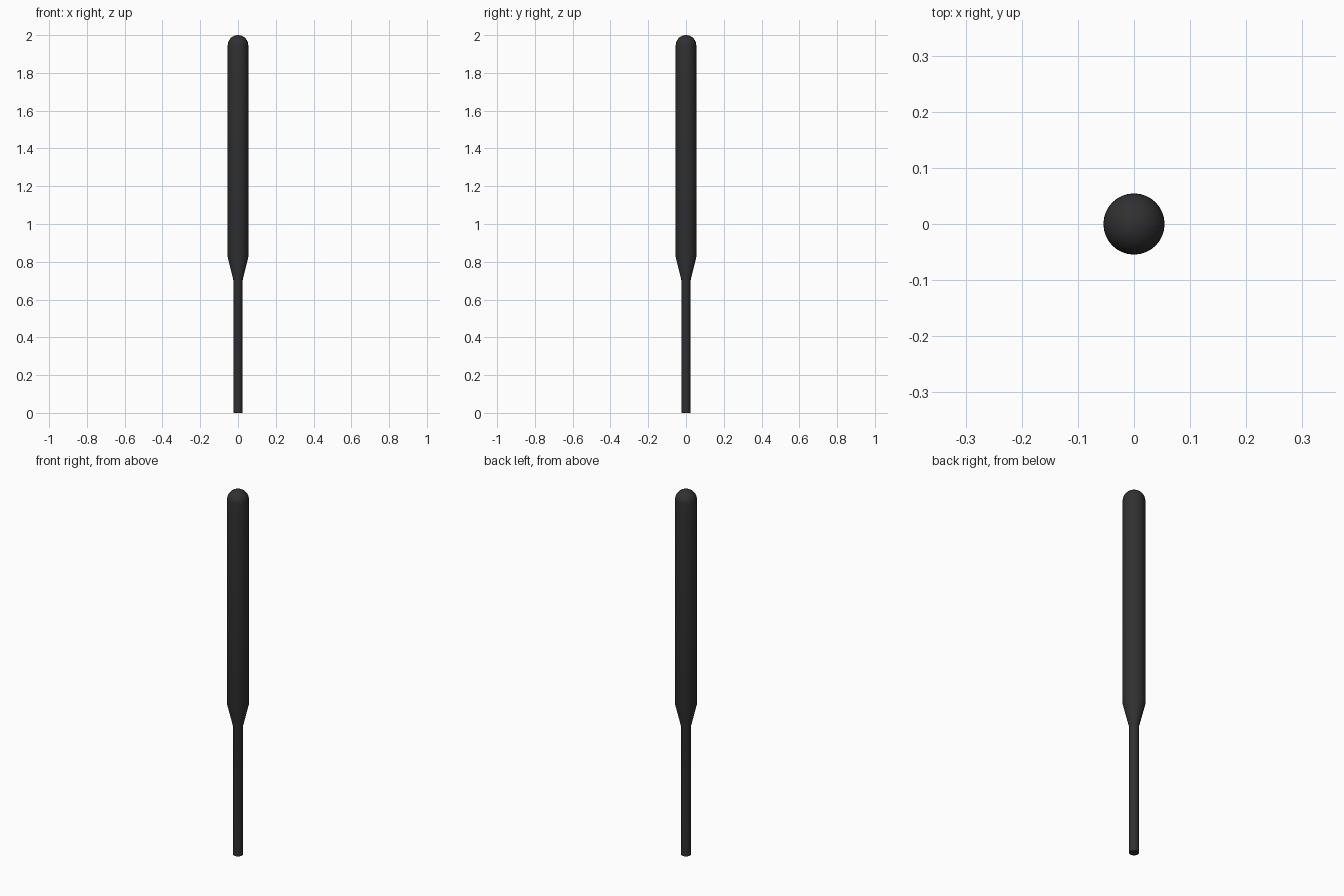
import bpy, bmesh, math

if "Cube" in bpy.data.objects:
    bpy.data.objects.remove(bpy.data.objects["Cube"])

R_BODY, R_GRIP, TOP = 0.0545, 0.024, 2.0
SIDES = 32

black = bpy.data.materials.new("matte black")
black.diffuse_color = (0.03, 0.03, 0.031, 1)
black.use_nodes = True
black.node_tree.nodes["Principled BSDF"].inputs["Base Color"].default_value = black.diffuse_color


def lathe(name, profile):
    """Revolve an (r, z) profile around z; r = 0 ends close on the axis."""
    bm = bmesh.new()
    verts = [bm.verts.new((r, 0, z)) for r, z in profile]
    edges = [bm.edges.new(p) for p in zip(verts, verts[1:])]
    bmesh.ops.spin(bm, geom=verts + edges, cent=(0, 0, 0), axis=(0, 0, 1),
                   angle=2 * math.pi, steps=SIDES, use_merge=True)
    bmesh.ops.remove_doubles(bm, verts=bm.verts, dist=1e-5)
    bmesh.ops.recalc_face_normals(bm, faces=bm.faces)
    mesh = bpy.data.meshes.new(name)
    bm.to_mesh(mesh)
    bm.free()
    obj = bpy.data.objects.new(name, mesh)
    bpy.context.collection.objects.link(obj)
    mesh.materials.append(black)
    bpy.ops.object.select_all(action='DESELECT')
    obj.select_set(True)
    bpy.context.view_layer.objects.active = obj
    bpy.ops.object.shade_smooth_by_angle(angle=math.radians(30))
    return obj


# One continuous rod: thin grip, conical shoulder, thick shaft, domed tip
dome = [(R_BODY * math.cos(a), TOP - R_BODY + R_BODY * math.sin(a))
        for a in (math.pi / 2 * i / 10 for i in range(10))]
lathe("baton", [(0, 0), (R_GRIP, 0), (R_GRIP, 0.70), (R_BODY, 0.825)]
      + dome + [(0, TOP)])
